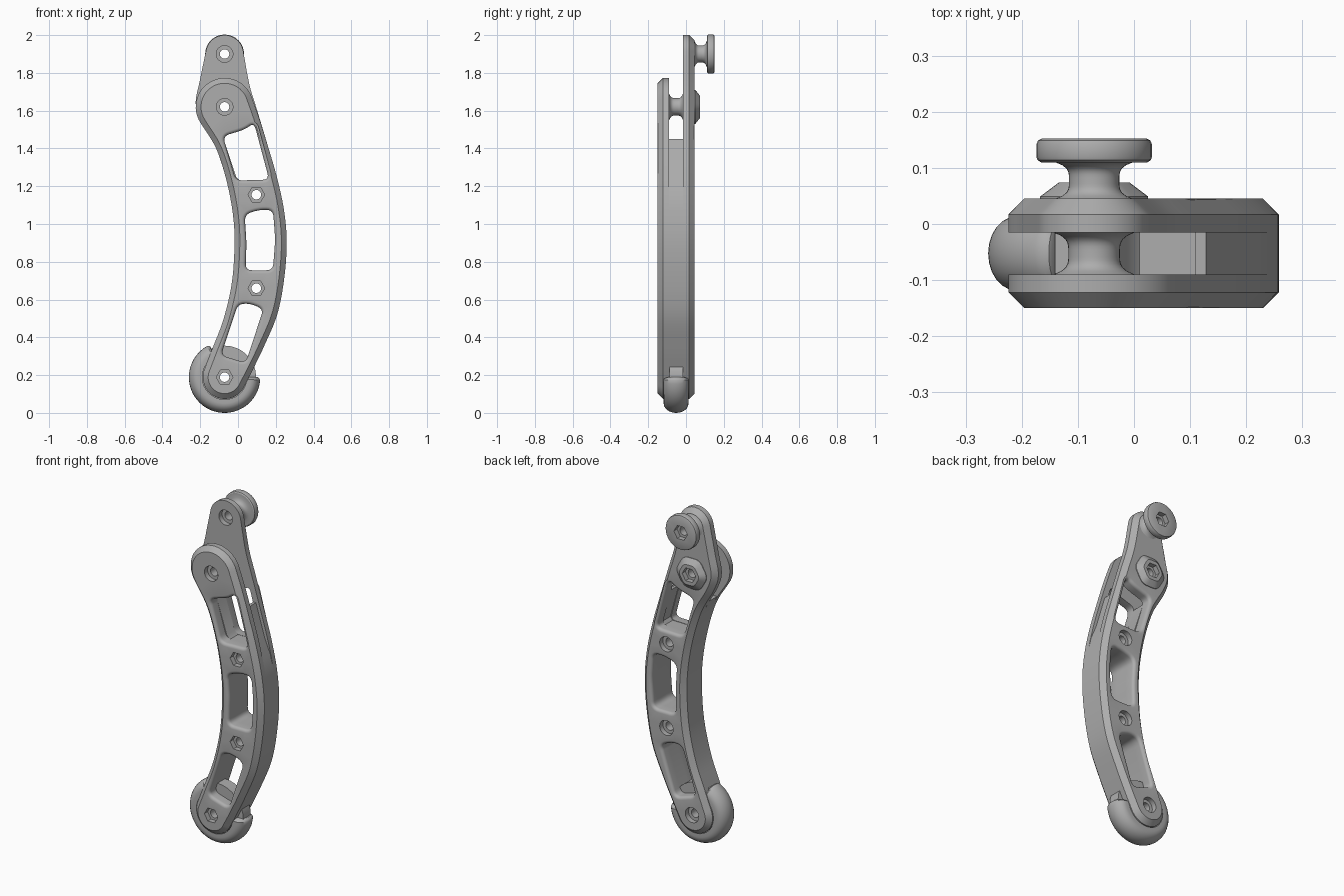
import bpy, bmesh
from math import sin, cos, pi, radians
from mathutils import Vector
from mathutils.geometry import delaunay_2d_cdt

cube = bpy.data.objects.get("Cube")
if cube:
    bpy.data.objects.remove(cube)

grey = bpy.data.materials.new("plain grey")
grey.use_nodes = True
grey.diffuse_color = (0.42, 0.42, 0.42, 1)
grey.node_tree.nodes["Principled BSDF"].inputs["Base Color"].default_value = (0.42, 0.42, 0.42, 1)

FOOT, HEAD, TIP = (-0.071, 0.189), (-0.071, 1.62), (-0.071, 1.9)
MIDDLES = [(0.097, 1.155), (0.097, 0.66)]
FRONT, SLOT_FRONT, SLOT_BACK, BACK = -0.15, -0.09, -0.015, 0.045
BORE, RECESS, DEPTH = 0.025, 0.044, 0.03


# 2D outline helpers, in the x-z plane
def arc(c, r, start, end, n=24):
    angles = [radians(start + (end - start) * i / n) for i in range(n + 1)]
    return [Vector((c[0] + r * cos(a), c[1] + r * sin(a))) for a in angles]


def ring(c, r, n=32):
    return arc(c, r, 0, 360, n)[:-1]


def spline(points, steps=6):
    """Smooth curve through the points, without its two end points."""
    p = [Vector(q) for q in points]
    p = [p[0] * 2 - p[1]] + p + [p[-1] * 2 - p[-2]]
    out = []
    for a, b, c, d in zip(p, p[1:], p[2:], p[3:]):
        for i in range(steps):
            t = i / steps
            out.append(0.5 * (2 * b + (c - a) * t + (2 * a - 5 * b + 4 * c - d) * t * t
                              + (3 * b - a - 3 * c + d) * t ** 3))
    return out[1:]


def rounded(points, radius=0.035, steps=6):
    p = [Vector(q) for q in points]
    out = []
    for i, b in enumerate(p):
        u, v = p[i - 1] - b, p[(i + 1) % len(p)] - b
        a = b + u.normalized() * min(radius, u.length * 0.45)
        c = b + v.normalized() * min(radius, v.length * 0.45)
        for k in range(steps + 1):
            t = k / steps
            out.append(a * (1 - t) ** 2 + b * 2 * t * (1 - t) + c * t * t)
    return out


def grow(loop, d):
    """Offset a counter-clockwise loop outward."""
    out = []
    for i, p in enumerate(loop):
        u = (p - loop[i - 1]).normalized()
        v = (loop[(i + 1) % len(loop)] - p).normalized()
        n = Vector((u.y + v.y, -u.x - v.x)).normalized()
        out.append(p + n * d / max(0.6, n.dot(Vector((u.y, -u.x)))))
    return out


# Mesh helpers: walls between matching loops, flat fills with holes
def wall(bm, levels):
    rows = [[bm.verts.new((p.x, y, p.y)) for p in loop] for loop, y in levels]
    for a, b in zip(rows, rows[1:]):
        for i in range(len(a)):
            bm.faces.new((a[i - 1], a[i], b[i], b[i - 1]))


def inside(q, loops):
    """Even-odd test, so loops within the first one are holes."""
    odd = False
    for loop in loops:
        for i, b in enumerate(loop):
            a = loop[i - 1]
            if (a.y > q.y) != (b.y > q.y) and q.x < a.x + (b.x - a.x) * (q.y - a.y) / (b.y - a.y):
                odd = not odd
    return odd


def fill(bm, loops, y):
    points, edges = [], []
    for loop in loops:
        n, first = len(loop), len(points)
        edges += [(first + i, first + (i + 1) % n) for i in range(n)]
        points += loop
    result = delaunay_2d_cdt(points, edges, [], 0, 1e-6)
    verts = [bm.verts.new((p.x, y, p.y)) for p in result[0]]
    for tri in result[2]:
        if inside(sum((result[0][i] for i in tri), Vector((0, 0))) / len(tri), loops):
            bm.faces.new([verts[i] for i in tri])


def recessed_hole(bm, c, sides, y_open, y_end):
    """Bore with a wider pocket at y_open; returns the loops at both ends."""
    bore = ring(c, BORE)
    if not sides:
        wall(bm, [(bore, y_open), (bore, y_end)])
        return bore, bore
    pocket = ring(c, RECESS, sides)
    floor = y_open + (DEPTH if y_end > y_open else -DEPTH)
    wall(bm, [(pocket, y_open), (pocket, floor)])
    fill(bm, [pocket, bore], floor)
    wall(bm, [(bore, floor), (bore, y_end)])
    return pocket, bore


def finish(bm, name):
    bmesh.ops.remove_doubles(bm, verts=bm.verts, dist=1e-5)
    bmesh.ops.delete(bm, geom=[v for v in bm.verts if not v.link_faces], context='VERTS')
    bmesh.ops.recalc_face_normals(bm, faces=bm.faces)
    mesh = bpy.data.meshes.new(name)
    bm.to_mesh(mesh)
    bm.free()
    mesh.materials.append(grey)
    obj = bpy.data.objects.new(name, mesh)
    bpy.context.collection.objects.link(obj)
    bpy.ops.object.select_all(action='DESELECT')
    obj.select_set(True)
    bpy.context.view_layer.objects.active = obj
    bpy.ops.object.shade_smooth_by_angle(angle=radians(32))


def plate(name, outline, windows, holes, y_in, y_out):
    """Side plate: chamfered rim, rounded window lips, bores."""
    bm = bmesh.new()
    s = 1 if y_out > y_in else -1
    rim = grow(outline, -0.028)
    wall(bm, [(outline, y_in), (outline, y_out - s * 0.028), (rim, y_out)])
    outer, inner = [rim], [outline]
    lip = 0.018
    for w in windows:
        levels = [(w, y_in)]
        for k in range(5):
            a = k / 4 * pi / 2
            levels.append((grow(w, lip * (1 - cos(a))), y_out - s * lip * (1 - sin(a))))
        wall(bm, levels)
        outer.append(levels[-1][0])
        inner.append(w)
    for c, sides, opens_inward in holes:
        start, end = (y_in, y_out) if opens_inward else (y_out, y_in)
        pocket, bore = recessed_hole(bm, c, sides, start, end)
        outer.append(bore if opens_inward else pocket)
        inner.append(pocket if opens_inward else bore)
    fill(bm, outer, y_out)
    fill(bm, inner, y_in)
    finish(bm, name)


def turned(name, c, profile, section=ring, pocket_sides=0):
    """Part along y from (radius, y) pairs, bored through."""
    bm = bmesh.new()
    levels = [(section(c, r), y) for r, y in profile]
    wall(bm, levels)
    (loop0, y0), (loop1, y1) = levels[0], levels[-1]
    pocket, bore = recessed_hole(bm, c, pocket_sides, y1, y0)
    fill(bm, [loop1, pocket], y1)
    fill(bm, [loop0, bore], y0)
    finish(bm, name)


def soft_hexagon(c, r):
    return rounded(ring(c, r, 6), r * 0.3, 4)


# Arm outlines
foot = arc(FOOT, 0.115, 155, 338)
head = arc(HEAD, 0.153, 25, 215)
tip = arc(TIP, 0.1, 12, 168)
right = [(0.074, 0.22), (0.139, 0.355), (0.208, 0.522), (0.244, 0.707), (0.258, 0.9),
         (0.244, 1.07), (0.208, 1.24), (0.159, 1.41)]
left = [(-0.114, 1.396), (-0.056, 1.21), (-0.024, 1.026), (-0.019, 0.866),
        (-0.034, 0.68), (-0.077, 0.495), (-0.135, 0.342)]
front_right = spline([foot[-1]] + right + [(0.11, 1.566), head[0]])
front_left = spline([head[-1]] + left + [foot[0]])
front_outline = foot + front_right + head + front_left
back_outline = (foot + spline([foot[-1]] + right + [(0.102, 1.6), (0.06, 1.74), tip[0]]) + tip
                + spline([tip[-1], (-0.202, 1.76), (-0.224, 1.64), (-0.194, 1.54)] + left + [foot[0]]))

# Windows, counter-clockwise
top_window = rounded([(-0.01, 1.23), (0.165, 1.235), (0.085, 1.535), (0.035, 1.5), (-0.08, 1.465)])
mid_window = rounded([(0.04, 0.755), (0.185, 0.755), (0.197, 0.92), (0.185, 1.075),
                      (0.11, 1.075), (0.035, 1.05), (0.045, 0.9)])
low_window = rounded([(-0.09, 0.305), (0.04, 0.265), (0.135, 0.55), (0.06, 0.58), (0.0, 0.575)])
windows = [top_window, mid_window, low_window]

plate("front_plate", front_outline, windows,
      [(HEAD, 32, False), (FOOT, 6, False)] + [(c, 6, False) for c in MIDDLES],
      SLOT_FRONT, FRONT)
plate("back_plate", back_outline, windows,
      [(TIP, 32, True), (HEAD, 0, False), (FOOT, 32, False)] + [(c, 32, False) for c in MIDDLES],
      SLOT_BACK, BACK)

# Spacer filling the slot: two rails beside the top window, open at the head
rails = [Vector(p) for p in [(0.222, 1.17), (0.188, 1.25), (0.128, 1.45), (0.11, 1.45),
                             (0.165, 1.25), (0.15, 1.232), (0.01, 1.23), (-0.01, 1.25),
                             (-0.076, 1.45), (-0.14, 1.45)]]
spacer = (foot + [p for p in front_right if p.y < 1.11] + rails
          + [p for p in front_left if p.y < 1.44])
bm = bmesh.new()
openings = [mid_window, low_window] + [ring(c, BORE) for c in MIDDLES + [FOOT]]
for loop in [spacer] + openings:
    wall(bm, [(loop, SLOT_FRONT), (loop, SLOT_BACK)])
for y in (SLOT_FRONT, SLOT_BACK):
    fill(bm, [spacer] + openings, y)
finish(bm, "spacer")

# Waisted pivot between the plates, and its nut behind
waist = [(0.046 + 0.026 * (k / 6 - 1) ** 4, SLOT_FRONT + 0.075 * k / 12) for k in range(13)]
turned("pivot_spool", HEAD, waist)
turned("pivot_boss", HEAD, [(0.104, BACK - 0.004), (0.104, 0.049), (0.068, 0.074)], soft_hexagon, 6)

# Knob on the tip
neck = [(0.045 + 0.024 * (k / 6 - 1) ** 4, BACK + 0.065 * k / 12) for k in range(13)]
flange = [(0.095, 0.11), (0.101, 0.114), (0.103, 0.12), (0.103, 0.142), (0.1, 0.149), (0.094, 0.152)]
turned("tip_knob", TIP, neck + flange, ring, 6)

# Foot disc and the open bumper ring around it
turned("foot_disc", FOOT, [(0.167, SLOT_FRONT + 0.002), (0.167, SLOT_BACK - 0.002)])

section = [(0.118, 0.066), (0.118, -0.066)]
section += [(0.139 + 0.05 * cos(a), 0.066 * sin(a)) for a in [pi * (k / 12 - 0.5) for k in range(13)]]
stations = [(115, 0.7), (116, 0.88), (119, 1)] + [(119 + 5 * k, 1) for k in range(1, 47)]
stations += [(355, 1), (358, 0.88), (360, 0.65)]
bm = bmesh.new()
rows = []
for degrees, size in stations:
    a = radians(degrees)
    row = []
    for r, y in section:
        r = 0.15 + (r - 0.15) * size
        row.append(bm.verts.new((FOOT[0] + r * cos(a), -0.0525 + y * size, FOOT[1] + r * sin(a))))
    rows.append(row)
for a, b in zip(rows, rows[1:]):
    for i in range(len(a)):
        bm.faces.new((a[i - 1], a[i], b[i], b[i - 1]))
bm.faces.new(rows[0])
bm.faces.new(rows[-1])
finish(bm, "bumper_ring")
